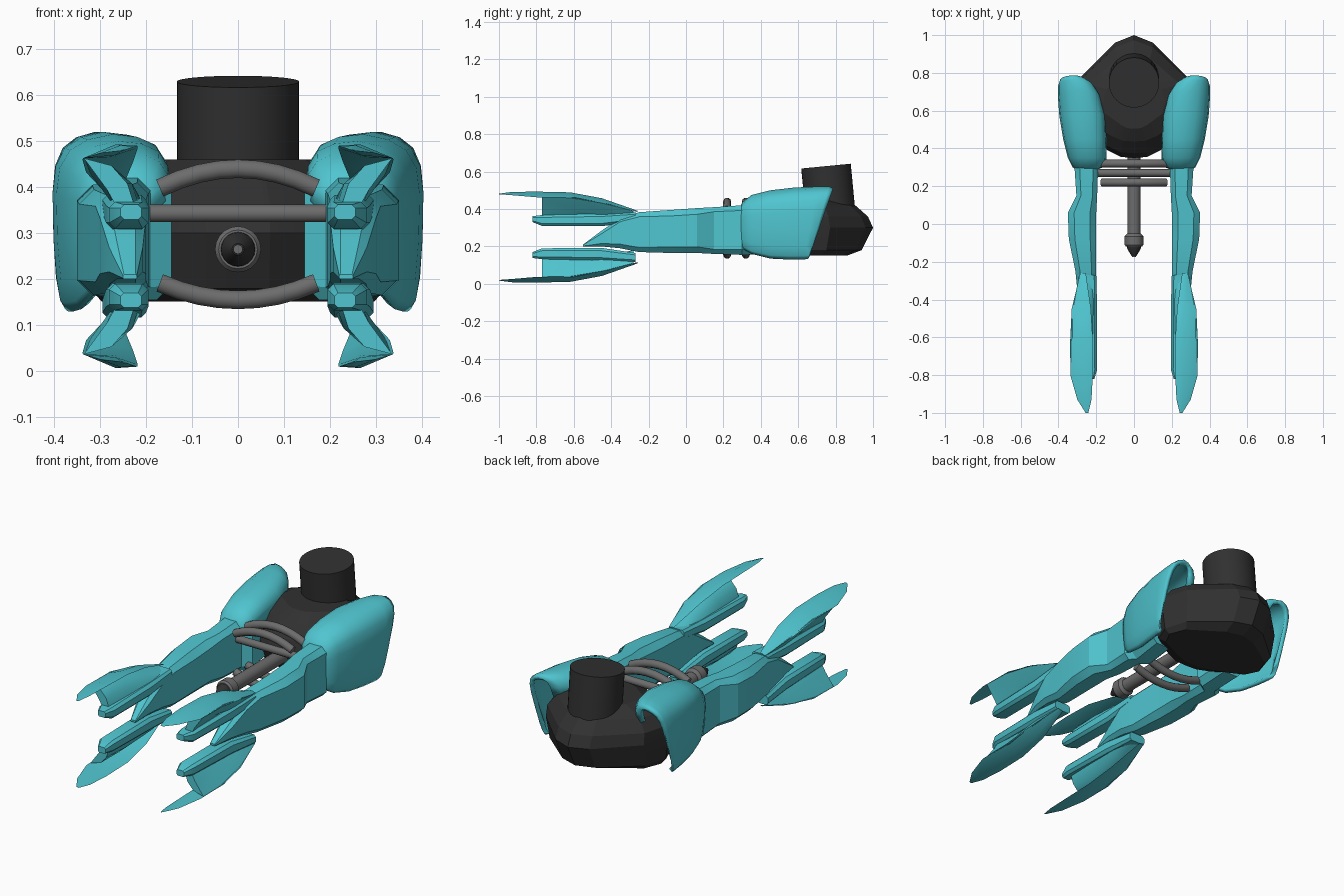
import bpy, bmesh
from math import radians, pi
from mathutils import Matrix

default_cube = bpy.data.objects.get("Cube")
if default_cube:
    bpy.data.objects.remove(default_cube, do_unlink=True)


def make_material(name, red, green, blue):
    material = bpy.data.materials.new(name)
    material.use_nodes = True
    colour = (red, green, blue, 1)
    material.diffuse_color = colour
    material.node_tree.nodes["Principled BSDF"].inputs["Base Color"].default_value = colour
    return material


teal = make_material("teal armour", .08, .56, .63)
charcoal = make_material("charcoal", .03, .03, .03)
grey = make_material("mid grey", .15, .15, .15)


def finish(name, bm, material, angle=30, mirrored=False, thickness=0):
    """Turn a bmesh into a shaded object, optionally thickened and mirrored."""
    bmesh.ops.recalc_face_normals(bm, faces=bm.faces)
    mesh = bpy.data.meshes.new(name)
    bm.to_mesh(mesh)
    bm.free()
    mesh.materials.append(material)
    obj = bpy.data.objects.new(name, mesh)
    bpy.context.collection.objects.link(obj)
    if thickness:
        solid = obj.modifiers.new("Thickness", 'SOLIDIFY')
        solid.thickness = thickness
        solid.offset = -1
    if mirrored:
        obj.modifiers.new("Mirror", 'MIRROR').use_mirror_merge = False
    bpy.ops.object.select_all(action='DESELECT')
    obj.select_set(True)
    bpy.context.view_layer.objects.active = obj
    bpy.ops.object.shade_smooth_by_angle(angle=radians(angle))
    return obj


def loft(name, sections, material, closed=True, end_cap=True, **options):
    """Skin a list of matching cross-sections."""
    bm = bmesh.new()
    rings = [[bm.verts.new(point) for point in section] for section in sections]
    count = len(rings[0])
    for first, second in zip(rings, rings[1:]):
        for i in range(count if closed else count - 1):
            j = (i + 1) % count
            bm.faces.new((first[i], first[j], second[j], second[i]))
    bm.faces.new(rings[0])
    if end_cap:
        bm.faces.new(rings[-1])
    return finish(name, bm, material, **options)


def chamfered(y, x_in, x_out, z_low, z_high, cut=.22):
    """Chamfered rectangle standing across the y axis."""
    w, h = x_out - x_in, z_high - z_low
    c = cut * min(w, h)
    return [(x_in + c, y, z_low), (x_out - c, y, z_low), (x_out, y, z_low + c),
            (x_out, y, z_high - c), (x_out - c, y, z_high), (x_in + c, y, z_high),
            (x_in, y, z_high - c), (x_in, y, z_low + c)]


def lathe_y(name, profile, z, material, sides=20):
    """Round part along y from (y, radius) pairs."""
    bm = bmesh.new()
    rings = []
    for y, radius in profile:
        turn = Matrix.Translation((0, y, z)) @ Matrix.Rotation(pi / 2, 4, 'X')
        made = bmesh.ops.create_circle(bm, segments=sides, radius=radius, matrix=turn)
        rings.append(made["verts"])
    for first, second in zip(rings, rings[1:]):
        for i in range(sides):
            j = (i + 1) % sides
            bm.faces.new((first[i], first[j], second[j], second[i]))
    bm.faces.new(rings[0])
    bm.faces.new(rings[-1])
    return finish(name, bm, material, angle=35)


# Faceted body: one plan outline scaled at several heights
half_plan = [(.1, .96), (.29, .77), (.33, .62), (.29, .5), (.14, .39), (.07, .355)]
plan = [(0, 1)] + half_plan + [(0, .35)] + [(-x, y) for x, y in reversed(half_plan)]
centre_y = .66
levels = [(.152, .9, .6), (.18, .97, .82), (.3, 1, 1), (.36, .99, .92), (.42, .85, .72), (.46, .5, .5)]
loft("body", [[(x * sx, centre_y + (y - centre_y) * sy, z) for x, y in plan]
              for z, sx, sy in levels], charcoal, angle=12)

# Leaning cylinder on top of the body
bm = bmesh.new()
bmesh.ops.create_cone(bm, cap_ends=True, segments=40, radius1=.133, radius2=.133, depth=.24,
                      matrix=Matrix.Translation((0, .76, .51)) @ Matrix.Rotation(radians(5.5), 4, 'X'))
finish("top_cylinder", bm, charcoal)

# Hollow shoulder shells, open at the back with a slanted rim
arch = [(0, .7), (.03, .85), (.12, .94), (.28, .985), (.5, 1), (.72, .97), (.88, .91),
        (.97, .81), (1, .66), (.99, .4), (.96, .18), (.91, .05), (.85, 0)]
shell_spans = [(.285, .2, .3, .23, .4, 0), (.3, .165, .325, .19, .435, 0),
               (.35, .147, .35, .16, .475, 0), (.45, .145, .375, .135, .5, 0),
               (.58, .15, .395, .13, .515, .03), (.7, .18, .403, .13, .52, .07),
               (.765, .22, .403, .135, .52, .11), (.787, .26, .395, .15, .512, .125)]
loft("shoulder_shells", [[(xi + (xo - xi) * u, y - slant * (1 - v), zl + (zh - zl) * v) for u, v in arch]
                         for y, xi, xo, zl, zh, slant in shell_spans],
     teal, closed=False, end_cap=False, angle=45, mirrored=True, thickness=.022)

# Arms: chamfered beams with an elbow and a pointed end
arm_spans = [(.5, .15, .3, .17, .42), (.33, .145, .29, .155, .42), (.3, .19, .315, .155, .42),
             (.15, .195, .305, .16, .41), (.06, .2, .35, .165, .405), (-.08, .2, .345, .165, .395),
             (-.25, .2, .31, .17, .383), (-.35, .2, .3, .19, .355), (-.45, .207, .28, .2, .285),
             (-.55, .22, .25, .2, .21)]
loft("arms", [chamfered(*span) for span in arm_spans], teal, angle=25, mirrored=True)

# Claws: blade, slanted web and prong, repeated upside down below
blade_spans = [(-1, .242, .482, .256, .479), (-.93, .225, .488, .3, .474), (-.8, .218, .49, .337, .463),
               (-.62, .218, .485, .338, .46), (-.45, .228, .455, .33, .432), (-.26, .255, .39, .285, .384)]
web_spans = [(-.77, .335, .455, .24), (-.6, .335, .455, .23), (-.42, .32, .42, .22), (-.28, .29, .38, .22)]
prong_spans = [(-.82, .21, .255, .33, .362), (-.77, .195, .28, .31, .368),
               (-.45, .195, .287, .308, .375), (-.27, .2, .295, .335, .383)]


def blade_section(y, xi, zi, xo, zo):
    xm, zm = xi + (xo - xi) * .4, (zi + zo) / 2
    bulge = (xo - xi) * .14
    return [(xi, y, zi), (xm, y, zm + bulge), (xo, y, zo), (xm, y, zm - bulge * .4)]


def web_section(y, xo, zo, xi):
    return [(xo, y, zo + .008), (xo - .05, y, zo - .06), (xi + .02, y, .35),
            (xi - .015, y, .36), (xi, y, (zo + .36) / 2), (xo - .06, y, zo - .008)]


middle_z = .25
for level, sign in (("upper", 1), ("lower", -1)):
    for part, section, spans in (("blades", blade_section, blade_spans),
                                 ("webs", web_section, web_spans),
                                 ("prongs", chamfered, prong_spans)):
        rings = [[(x, y, middle_z + sign * (z - middle_z)) for x, y, z in section(*span)]
                 for span in spans]
        loft(f"{level}_claw_{part}", rings, teal, mirrored=True)


# Grey hoops and bar linking the arms
def tube(name, points, radius):
    curve = bpy.data.curves.new(name, 'CURVE')
    curve.dimensions = '3D'
    curve.bevel_depth = radius
    curve.bevel_resolution = 3
    curve.use_fill_caps = True
    spline = curve.splines.new('POLY')
    spline.points.add(len(points) - 1)
    for target, point in zip(spline.points, points):
        target.co = (*point, 1)
    spline.use_smooth = True
    curve.materials.append(grey)
    bpy.context.collection.objects.link(bpy.data.objects.new(name, curve))


for place, y in (("front", .22), ("rear", .32)):
    for level, base, rise in (("upper", .398, .042), ("lower", .192, -.037)):
        steps = [i / 4 for i in range(-4, 5)]
        tube(f"{place}_{level}_hoop", [(.17 * t, y, base + rise * (1 - t * t)) for t in steps], .021)
tube("cross_bar", [(-.2, .27, .343), (.2, .27, .343)], .02)

# Central rod with a collared nozzle
rod_z = .265
lathe_y("rod", [(.45, .035), (-.06, .035)], rod_z, grey)
lathe_y("nozzle_collar", [(-.05, .036), (-.065, .05), (-.11, .05), (-.12, .042)], rod_z, grey)
lathe_y("nozzle_cone", [(-.115, .038), (-.13, .036), (-.17, .013)], rod_z, charcoal)
lathe_y("nozzle_tip", [(-.165, .011), (-.175, .01)], rod_z, grey)
